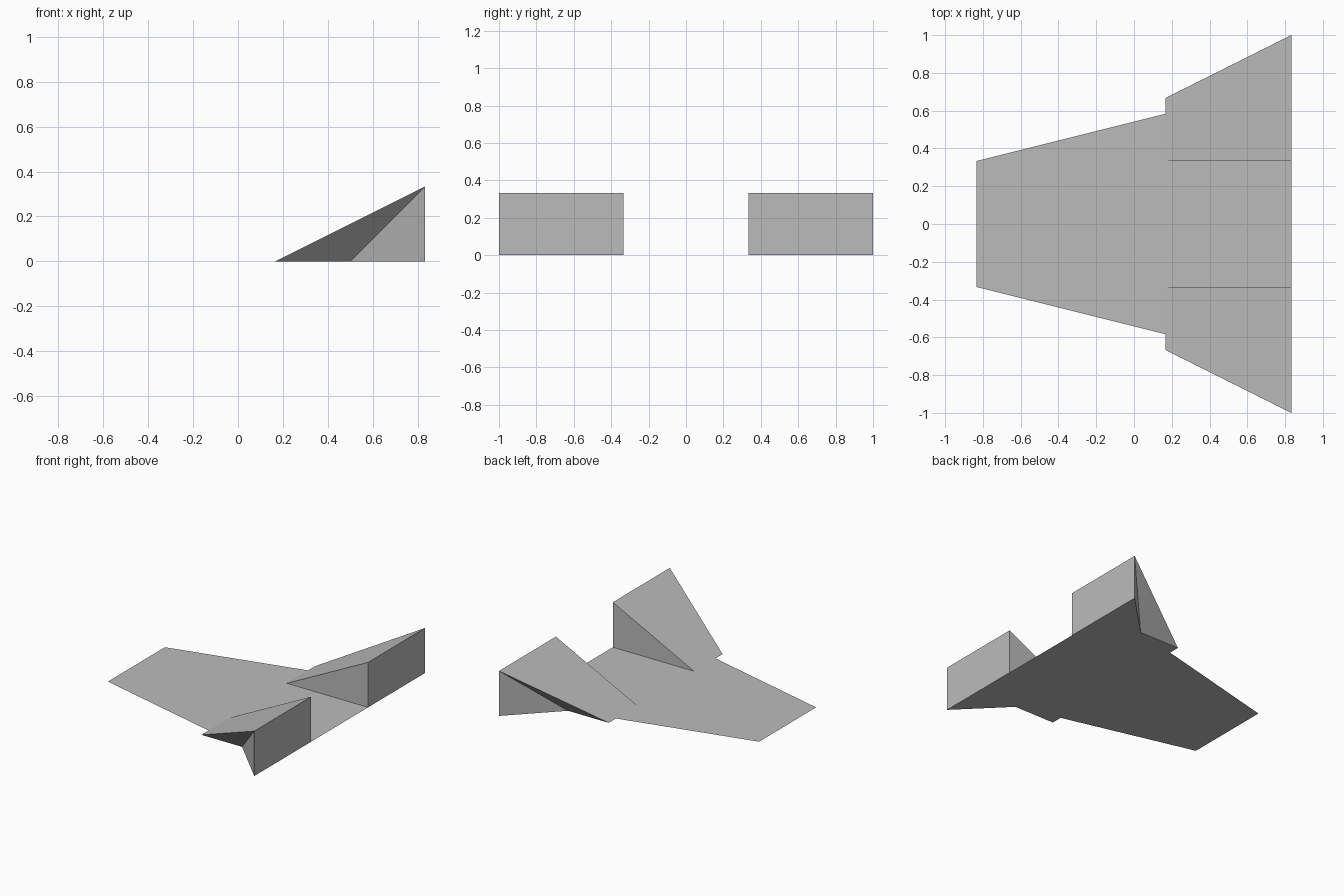
import bpy
import bmesh

cube = bpy.data.objects.get("Cube")
if cube:
    bpy.data.objects.remove(cube, do_unlink=True)

# Key distances, all in sixths
TIP, INNER, OUTER, TOP = 1 / 6, 1 / 3, 2 / 3, 1 / 3
TAIL, BEND = 5 / 6, 1 / 2

grey = bpy.data.materials.new("light_grey")
grey.use_nodes = True
grey.diffuse_color = (0.5, 0.5, 0.5, 1)
grey.node_tree.nodes["Principled BSDF"].inputs["Base Color"].default_value = (0.5, 0.5, 0.5, 1)


def build(name, faces, recalc=False):
    """Make a flat-shaded object from faces given as corner lists."""
    bm = bmesh.new()
    for corners in faces:
        bm.faces.new([bm.verts.new(c) for c in corners])
    bmesh.ops.remove_doubles(bm, verts=bm.verts, dist=1e-4)
    if recalc:
        bmesh.ops.recalc_face_normals(bm, faces=bm.faces)
    mesh = bpy.data.meshes.new(name)
    bm.to_mesh(mesh)
    bm.free()
    mesh.materials.append(grey)
    obj = bpy.data.objects.new(name, mesh)
    bpy.context.collection.objects.link(obj)


# Thin floor sheet: tapered body with the wedge footprints, mirrored in y
half = [(-TAIL, INNER, 0), (TIP, 7 / 12, 0), (TIP, OUTER, 0), (BEND, OUTER, 0), (TAIL, 1, 0)]
mirrored = [(x, -y, z) for x, y, z in half]
build("body_sheet", [mirrored + half[::-1]])

# Two wedges standing on the sheet, open where they rest on it
for name, side in (("front_wedge", -1), ("back_wedge", 1)):
    tip_in, tip_out = (TIP, side * INNER, 0), (TIP, side * OUTER, 0)
    bend = (BEND, side * OUTER, 0)
    low_in, low_out = (TAIL, side * INNER, 0), (TAIL, side, 0)
    top_in, top_out = (TAIL, side * INNER, TOP), (TAIL, side, TOP)
    build(name, [
        [tip_in, tip_out, top_out, top_in],    # sloping top
        [tip_in, top_in, low_in],              # inner side
        [tip_out, bend, top_out],              # undercut outer side
        [bend, low_out, top_out],              # upright outer side
        [low_in, top_in, top_out, low_out],    # tail end
    ], recalc=True)
